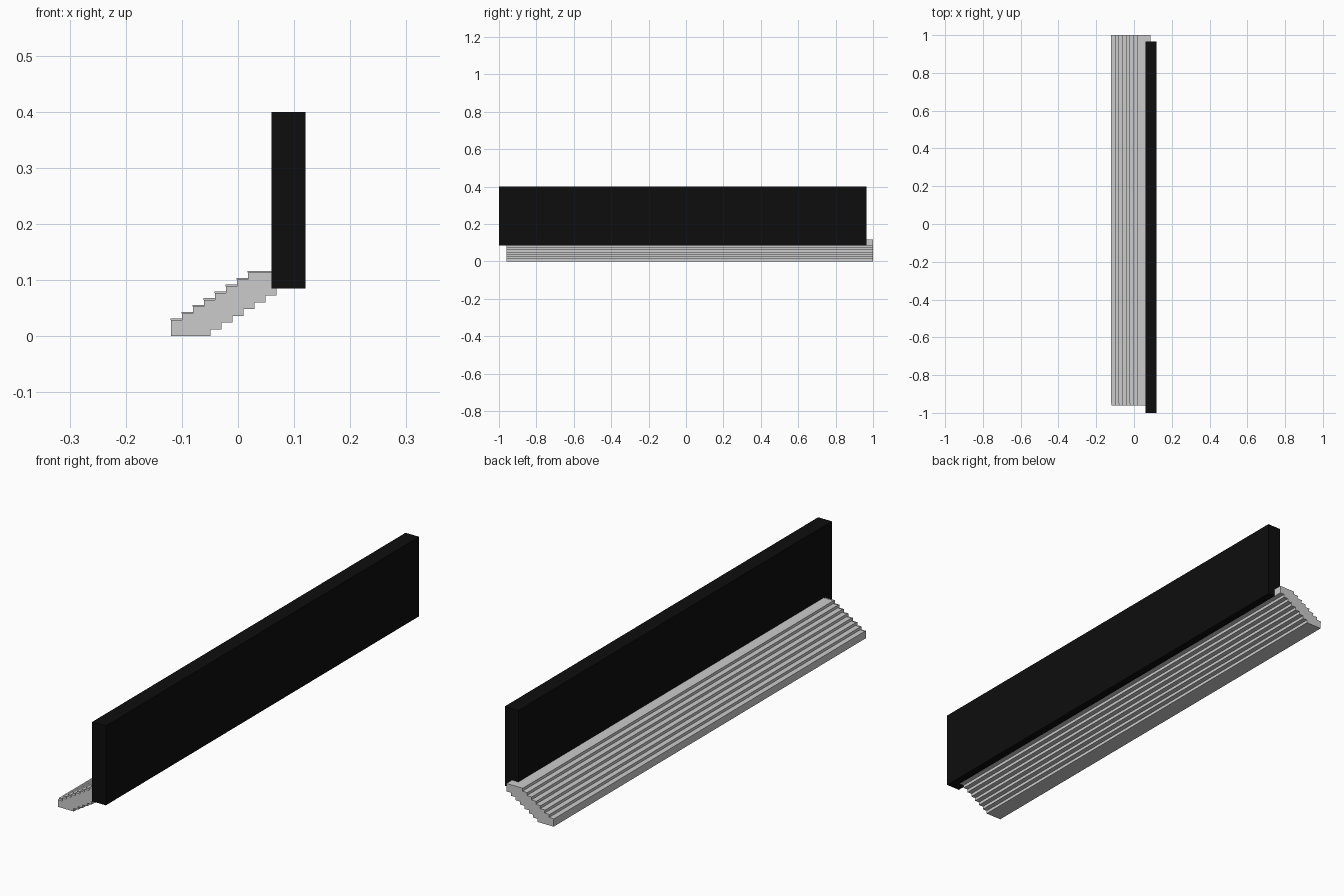
import bpy

if "Cube" in bpy.data.objects:
    bpy.data.objects.remove(bpy.data.objects["Cube"])

def box(name, x, y, z):
    bpy.ops.mesh.primitive_cube_add(size=1, location=[(a + b) / 2 for a, b in (x, y, z)])
    o = bpy.context.object
    o.name = name
    o.scale = [b - a for a, b in (x, y, z)]
    bpy.ops.object.transform_apply(location=False, rotation=False, scale=True)
    return o

# Flight of eight overlapping steps, each with a thin tread and a small nosing
STEPS, RUN, RISE = 8, 0.0196, 0.0121
for i in range(STEPS):
    x, z = -0.119 + i * RUN, i * RISE
    box(f"step_{i + 1}", (x, x + 0.07), (-0.96, 1.0), (z, z + 0.0285))
    box(f"tread_{i + 1}", (x - 0.0015, x + 0.07), (-0.95, 1.0), (z + 0.0285, z + 0.0315))

# Tall black wall behind the top step
wall = box("back_wall", (0.06, 0.12), (-1.0, 0.965), (0.085, 0.40))
black = bpy.data.materials.new("black")
black.diffuse_color = (0.004, 0.004, 0.004, 1)
black.use_nodes = True
black.node_tree.nodes["Principled BSDF"].inputs["Base Color"].default_value = black.diffuse_color
wall.data.materials.append(black)
